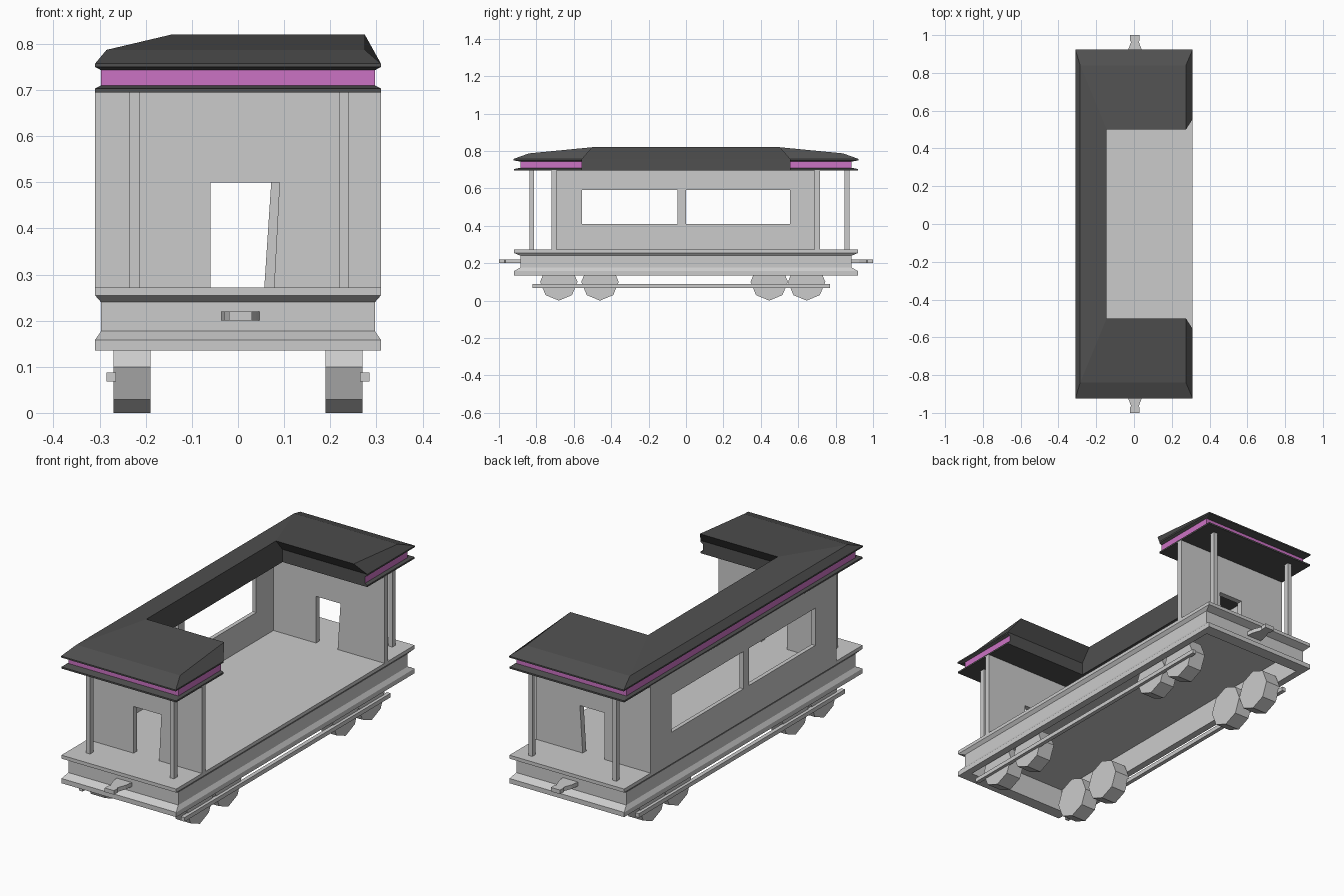
import bpy, bmesh, math

if "Cube" in bpy.data.objects:
    bpy.data.objects.remove(bpy.data.objects["Cube"])


def make(name, verts, faces):
    bm = bmesh.new()
    vs = [bm.verts.new(v) for v in verts]
    for f in faces:
        bm.faces.new([vs[i] for i in f])
    bmesh.ops.recalc_face_normals(bm, faces=bm.faces[:])
    me = bpy.data.meshes.new(name)
    bm.to_mesh(me)
    bm.free()
    ob = bpy.data.objects.new(name, me)
    bpy.context.collection.objects.link(ob)
    return ob


def loft(name, rings, top=None):
    """Skin equal-sized rings; cap both ends (top: optional face list on last ring)."""
    n = len(rings[0])
    verts = [v for r in rings for v in r]
    faces = [(k * n + i, k * n + (i + 1) % n, (k + 1) * n + (i + 1) % n, (k + 1) * n + i)
             for k in range(len(rings) - 1) for i in range(n)]
    last = (len(rings) - 1) * n
    faces.append(tuple(range(n)))
    faces += [tuple(last + i for i in f) for f in (top or [range(n)])]
    return make(name, verts, faces)


def rect(z, x, y):
    return [(-x, -y, z), (x, -y, z), (x, y, z), (-x, y, z)]


def box(name, x0, x1, y0, y1, z0, z1):
    return loft(name, [[(x0, y0, z), (x1, y0, z), (x1, y1, z), (x0, y1, z)] for z in (z0, z1)])


# Chassis: flanged outside, hollow underneath, deck on top
loft("chassis", [rect(*r) for r in (
    (0.25, 0.275, 0.86), (0.135, 0.275, 0.86), (0.135, 0.31, 0.92), (0.158, 0.31, 0.92),
    (0.177, 0.297, 0.885), (0.24, 0.297, 0.885), (0.255, 0.31, 0.92), (0.272, 0.31, 0.92))])

# Octagonal wheels and side bars
for s, side in ((-1, "left"), (1, "right")):
    for k, y in enumerate((-0.68, -0.46, 0.445, 0.645)):
        ring = [(y + 0.1 * math.cos(a * math.pi / 4), 0.1 + 0.1 * math.sin(a * math.pi / 4))
                for a in range(8)]
        loft(f"wheel_{side}_{k + 1}", [[(s * x, p, q) for p, q in ring] for x in (0.19, 0.27)])
    box(f"side_bar_{side}", s * 0.265, s * 0.285, -0.82, 0.77, 0.068, 0.088)

# Tapered couplers and porch posts at both ends
for s, end, post_y in ((-1, "front", -0.825), (1, "back", 0.86)):
    loft(f"coupler_{end}", [
        [(0.005 - w, s * y, 0.2), (0.005 + w, s * y, 0.2),
         (0.005 + w, s * y, 0.22), (0.005 - w, s * y, 0.22)]
        for y, w in ((0.88, 0.042), (0.925, 0.035), (0.965, 0.02), (0.97, 0.025), (1.0, 0.025))])
    for x in (-0.224, 0.23):
        box(f"post_{end}_{'left' if x < 0 else 'right'}", x - 0.011, x + 0.011,
            post_y - 0.013, post_y + 0.013, 0.272, 0.7)

# End walls with slightly slanted doorways
for end, y0, y1, top_x, low_x in (("front", -0.72, -0.692, 0.09, 0.078),
                                  ("back", 0.688, 0.716, 0.072, 0.057)):
    outline = [(-0.31, 0.272), (-0.06, 0.272), (-0.06, 0.5), (top_x, 0.5),
               (low_x, 0.272), (0.31, 0.272), (0.31, 0.697), (-0.31, 0.697)]
    loft(f"end_wall_{end}", [[(x, y, z) for x, z in outline] for y in (y0, y1)])

# Left side wall: grid of panels with two window cells left open
ys = (-0.692, -0.555, -0.045, 0.0, 0.555, 0.688)
zs = (0.272, 0.41, 0.592, 0.697)
cells = [(j * 6 + i, j * 6 + i + 1, j * 6 + i + 7, j * 6 + i + 6)
         for j in range(3) for i in range(5) if not (j == 1 and i in (1, 3))]
wall = make("side_wall_left", [(-0.3, y, z) for z in zs for y in ys], cells)
solid = wall.modifiers.new("thickness", "SOLIDIFY")
solid.thickness = 0.02
solid.offset = 0


# Roof: C-shaped rings with a flanged band and sloping top
def c_ring(z, x, y):
    c, i = 0.555, -0.148
    return [(x, -c, z), (x, -y, z), (-x, -y, z), (-x, y, z),
            (x, y, z), (x, c, z), (i, c, z), (i, -c, z)]


crown = [(0.275, -0.5, 0.82), (0.275, -0.84, 0.787), (-0.285, -0.84, 0.787),
         (-0.285, 0.84, 0.787), (0.275, 0.84, 0.787), (0.275, 0.5, 0.82),
         (-0.145, 0.5, 0.82), (-0.145, -0.5, 0.82)]
rings = [c_ring(*r) for r in (
    (0.695, 0.31, 0.92), (0.703, 0.31, 0.92), (0.71, 0.297, 0.885),
    (0.743, 0.297, 0.885), (0.75, 0.31, 0.923), (0.757, 0.31, 0.923))]
roof = loft("roof", rings + [crown], [(0, 1, 2, 7), (2, 3, 6, 7), (3, 4, 5, 6)])

# Pink stripe on the outward faces of the band
grey = bpy.data.materials.new("roof_grey")
grey.diffuse_color = (0.08, 0.08, 0.08, 1)
grey.use_nodes = True
grey.node_tree.nodes["Principled BSDF"].inputs["Base Color"].default_value = grey.diffuse_color
pink = bpy.data.materials.new("stripe_pink")
pink.diffuse_color = (0.6, 0.17, 0.55, 1)
pink.use_nodes = True
pink.node_tree.nodes["Principled BSDF"].inputs["Base Color"].default_value = pink.diffuse_color
roof.data.materials.append(grey)
roof.data.materials.append(pink)
for f in roof.data.polygons:
    outer = f.center.x > 0.29 or f.center.x < -0.29 or abs(f.center.y) > 0.87
    if 0.72 < f.center.z < 0.735 and outer:
        f.material_index = 1
